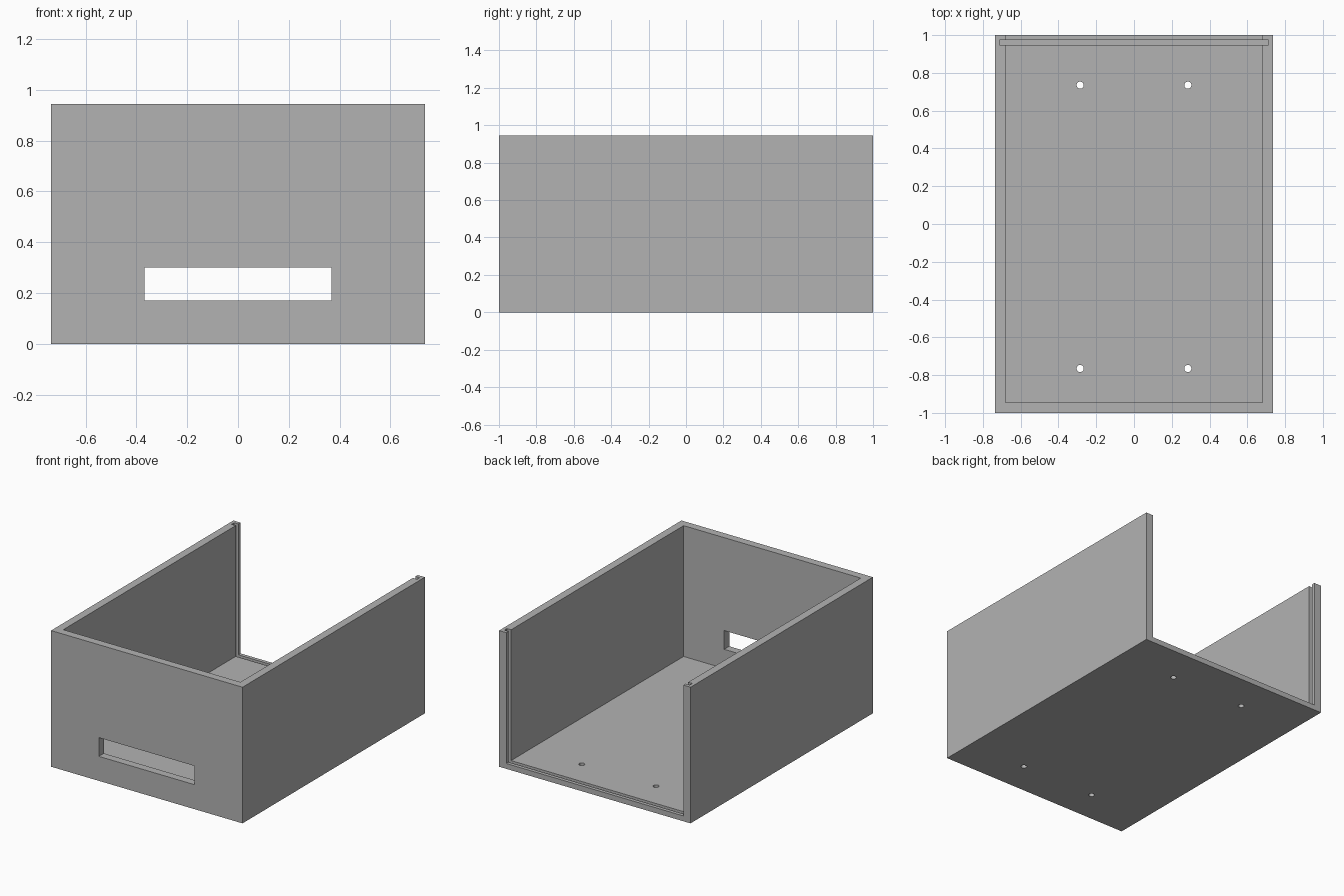
import bpy

if "Cube" in bpy.data.objects:
    bpy.data.objects.remove(bpy.data.objects["Cube"], do_unlink=True)

# Main dimensions
HALF_X, HALF_Y, HEIGHT = 0.735, 1.0, 0.945
WALL, FLOOR = 0.055, 0.037
TOP = HEIGHT + 0.1

grey = bpy.data.materials.new("light_grey")
grey.use_nodes = True
colour = (0.45, 0.45, 0.45, 1)
grey.diffuse_color = colour
grey.node_tree.nodes["Principled BSDF"].inputs["Base Color"].default_value = colour


def box(name, low, high):
    """Axis-aligned box between two corners."""
    centre = [(a + b) / 2 for a, b in zip(low, high)]
    bpy.ops.mesh.primitive_cube_add(size=1, location=centre)
    ob = bpy.context.object
    ob.name = name
    ob.scale = [b - a for a, b in zip(low, high)]
    bpy.ops.object.transform_apply(location=True, rotation=False, scale=True)
    ob.data.materials.append(grey)
    return ob


def cut(body, cutter):
    """Subtract the cutter from the body and discard it."""
    cutter.hide_render = True
    mod = body.modifiers.new("cut", "BOOLEAN")
    mod.operation = "DIFFERENCE"
    mod.solver = "EXACT"
    mod.object = cutter
    bpy.context.view_layer.objects.active = body
    bpy.ops.object.modifier_apply(modifier=mod.name)
    bpy.data.objects.remove(cutter, do_unlink=True)


# Open-topped tray with an open back
case = box("enclosure_case", (-HALF_X, -HALF_Y, 0), (HALF_X, HALF_Y, HEIGHT))
inner = HALF_X - WALL
cut(case, box("cavity", (-inner, WALL - HALF_Y, FLOOR), (inner, HALF_Y + 0.1, TOP)))

# Groove in both side walls and the floor for a sliding back panel
cut(case, box("panel_groove", (-0.712, 0.947, FLOOR - 0.018), (0.712, 0.975, TOP)))

# Wide slot through the front wall
cut(case, box("front_slot", (-0.368, -HALF_Y - 0.1, 0.17), (0.368, -0.9, 0.3)))

# Four screw holes through the floor
for x in (-0.285, 0.285):
    for y in (-0.765, 0.735):
        bpy.ops.mesh.primitive_cylinder_add(vertices=32, radius=0.019, depth=0.2,
                                            location=(x, y, 0))
        hole = bpy.context.object
        hole.data.materials.append(grey)
        cut(case, hole)

# Smooth hole walls, sharp box edges
bpy.ops.object.select_all(action="DESELECT")
case.select_set(True)
bpy.context.view_layer.objects.active = case
bpy.ops.object.shade_smooth_by_angle()
